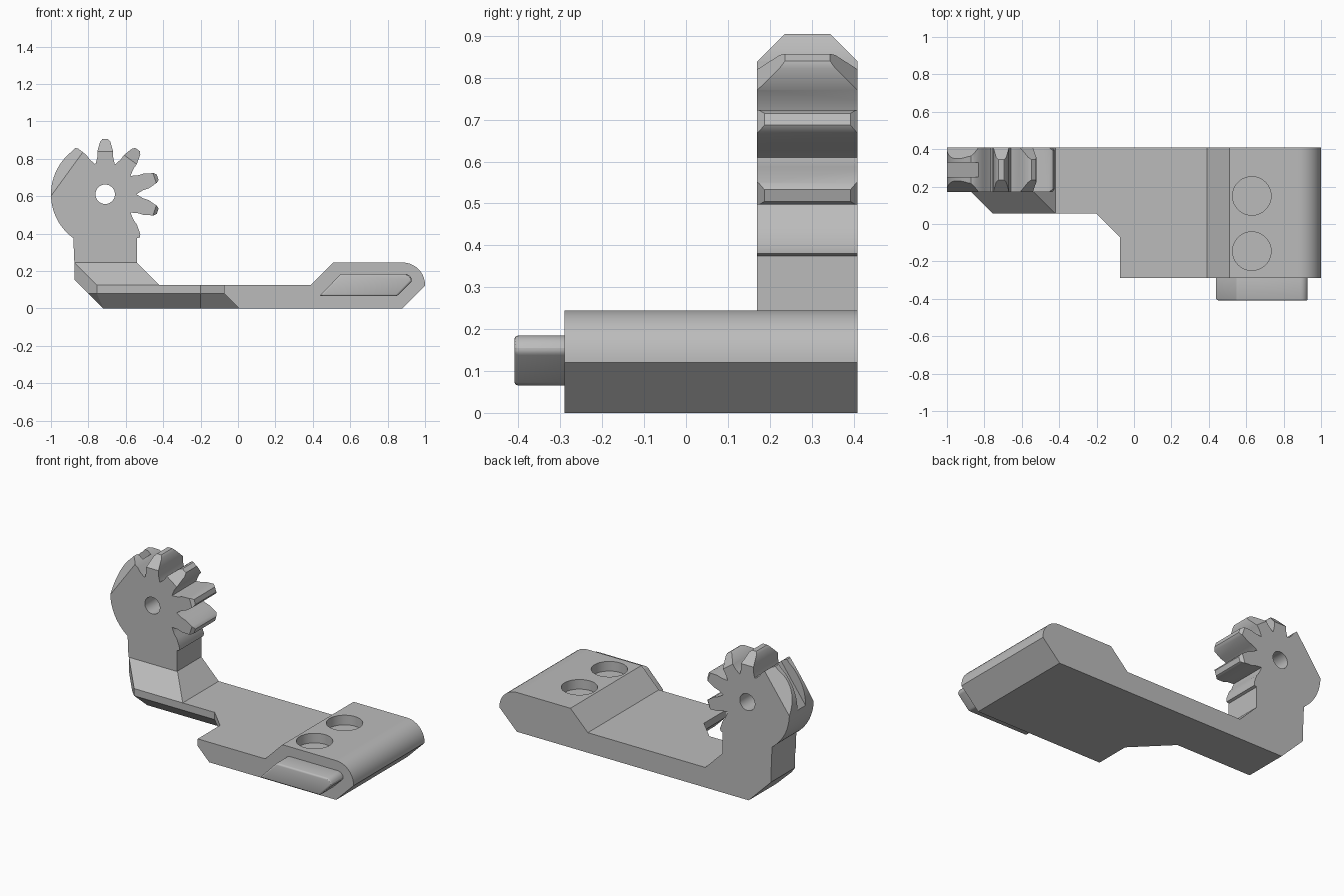
import bpy, bmesh
from math import sin, cos, radians
from mathutils import Vector

cube = bpy.data.objects.get("Cube")
if cube:
    bpy.data.objects.remove(cube, do_unlink=True)

grey = bpy.data.materials.new("plain grey")
grey.use_nodes = True
colour = (0.5, 0.5, 0.5, 1)
grey.diffuse_color = colour
grey.node_tree.nodes["Principled BSDF"].inputs["Base Color"].default_value = colour


def loft(name, rings):
    """Closed solid through rings that have equal point counts."""
    bm = bmesh.new()
    rows = [[bm.verts.new(p) for p in ring] for ring in rings]
    n = len(rows[0])
    for a, b in zip(rows, rows[1:]):
        for i in range(n):
            j = (i + 1) % n
            bm.faces.new((a[i], a[j], b[j], b[i]))
    bm.faces.new(rows[0])
    bm.faces.new(rows[-1])
    bmesh.ops.recalc_face_normals(bm, faces=bm.faces)
    mesh = bpy.data.meshes.new(name)
    bm.to_mesh(mesh)
    bm.free()
    mesh.materials.append(grey)
    obj = bpy.data.objects.new(name, mesh)
    bpy.context.collection.objects.link(obj)
    return obj


def side_prism(name, profile, y0, y1):
    return loft(name, [[(x, y, z) for x, z in profile] for y in (y0, y1)])


def activate(obj):
    bpy.ops.object.select_all(action='DESELECT')
    obj.select_set(True)
    bpy.context.view_layer.objects.active = obj


def carve(obj, cutter, operation='DIFFERENCE'):
    cutter.hide_render = True
    mod = obj.modifiers.new("carve", 'BOOLEAN')
    mod.operation, mod.solver, mod.object = operation, 'EXACT', cutter
    activate(obj)
    bpy.ops.object.modifier_apply(modifier=mod.name)
    bpy.data.objects.remove(cutter, do_unlink=True)


def smooth(obj):
    activate(obj)
    bpy.ops.object.shade_smooth_by_angle(angle=radians(30))


def arc(cx, cz, r, start, end, steps):
    angles = [radians(start + (end - start) * i / steps) for i in range(steps + 1)]
    return [(cx + r * cos(a), cz + r * sin(a)) for a in angles]


# Base: side profile trimmed by a chamfered plan outline
base = side_prism("base", [(-.72, 0), (.88, 0), (1, .12)] + arc(.88, .125, .12, 0, 90, 10)
                  + [(.51, .245), (.39, .125), (-.42, .125), (-.54, .245),
                     (-.875, .245), (-.875, .155)], -.29, .41)


def plan(z, inset, slope):
    front = .055 + inset + slope
    return [(x, y, z) for x, y in (
        (1.2, .5), (1.2, -.5), (-.075 + inset, -.5), (-.075 + inset, -.07),
        (-.2, front), (-.755 + .44 * inset - slope, front),
        (-.95, .25 + 1.44 * inset), (-.95, .5))]


carve(base, loft("plan_cutter", [plan(-.01, .09, 0), plan(.08, 0, 0),
                                 plan(.125, 0, 0), plan(.26, 0, .135)]), 'INTERSECT')

# Round pockets in the raised end
for y in (.15, -.145):
    circle = arc(.63, y, .103, 0, 352.5, 47)
    carve(base, loft("pocket_cutter", [[(px, py, z) for px, py in circle] for z in (.185, .3)]))
smooth(base)

# Side tab with softened edges
tab = side_prism("side_tab", [(.435, .065), (.85, .065), (.93, .145)]
                 + arc(.89, .145, .04, 15, 90, 5) + [(.55, .185)], -.41, -.25)
bevel = tab.modifiers.new("soft edges", 'BEVEL')
bevel.width, bevel.segments = .012, 3
activate(tab)
bpy.ops.object.modifier_apply(modifier=bevel.name)
smooth(tab)

# Gear arm: post, rounded back and rim of teeth in one outline
CX, CZ, Y0, Y1 = -.71, .61, .17, .41
TOOTH = [(-.05, .165), (-.042, .2), (-.042, .23), (-.027, .282), (-.015, .295)]


def polar(angle, r, t):
    a = radians(angle)
    return CX + r * cos(a) - t * sin(a), CZ + r * sin(a) + t * cos(a)


outline = [(-.875, .245), (-.54, .245), (-.54, .375)]
outline += [polar(-54, r, t) for t, r in ((.015, .295), (.027, .282), (.042, .23), (.042, .2), (.05, .165))]
for angle in (-18, 18, 54, 90):
    outline += [polar(angle - 18, .168, 0)]
    outline += [polar(angle, r, t) for t, r in TOOTH]
    outline += [polar(angle, r, -t) for t, r in reversed(TOOTH)]
outline += [polar(108, .172, 0)] + [polar(126, r, t) for t, r in TOOTH]
outline += arc(CX, CZ, .29, 128, 234, 28)
gear = side_prism("gear_arm", outline, Y0, Y1)


def radial_cut(angle, section, half):
    """Cut a section given in (radius, y), swept along the tangent."""
    rings = []
    for t in (-half, half):
        ring = []
        for r, y in section:
            x, z = polar(angle, r, t)
            ring.append(Vector((x, y, z)))
        rings.append(ring)
    carve(gear, loft("gear_cutter", rings))


# Bevelled tooth ends and bevelled back
for angle, r, half in ((144, .229, .2), (90, .229, .07), (54, .229, .07),
                       (18, .278, .07), (-18, .278, .07)):
    for y, s in ((Y0, 1), (Y1, -1)):
        radial_cut(angle, [(r - .01, y - s * .01), (r + .1, y + s * .1), (r + .1, y - s * .01)], half)

# Groove along the rounded back and the pivot hole
radial_cut(144, [(.232, .25), (.4, .25), (.4, .33), (.232, .33)], .2)
carve(gear, side_prism("pivot_cutter", arc(CX, CZ, .052, 0, 348.75, 31), 0, .6))
smooth(gear)
